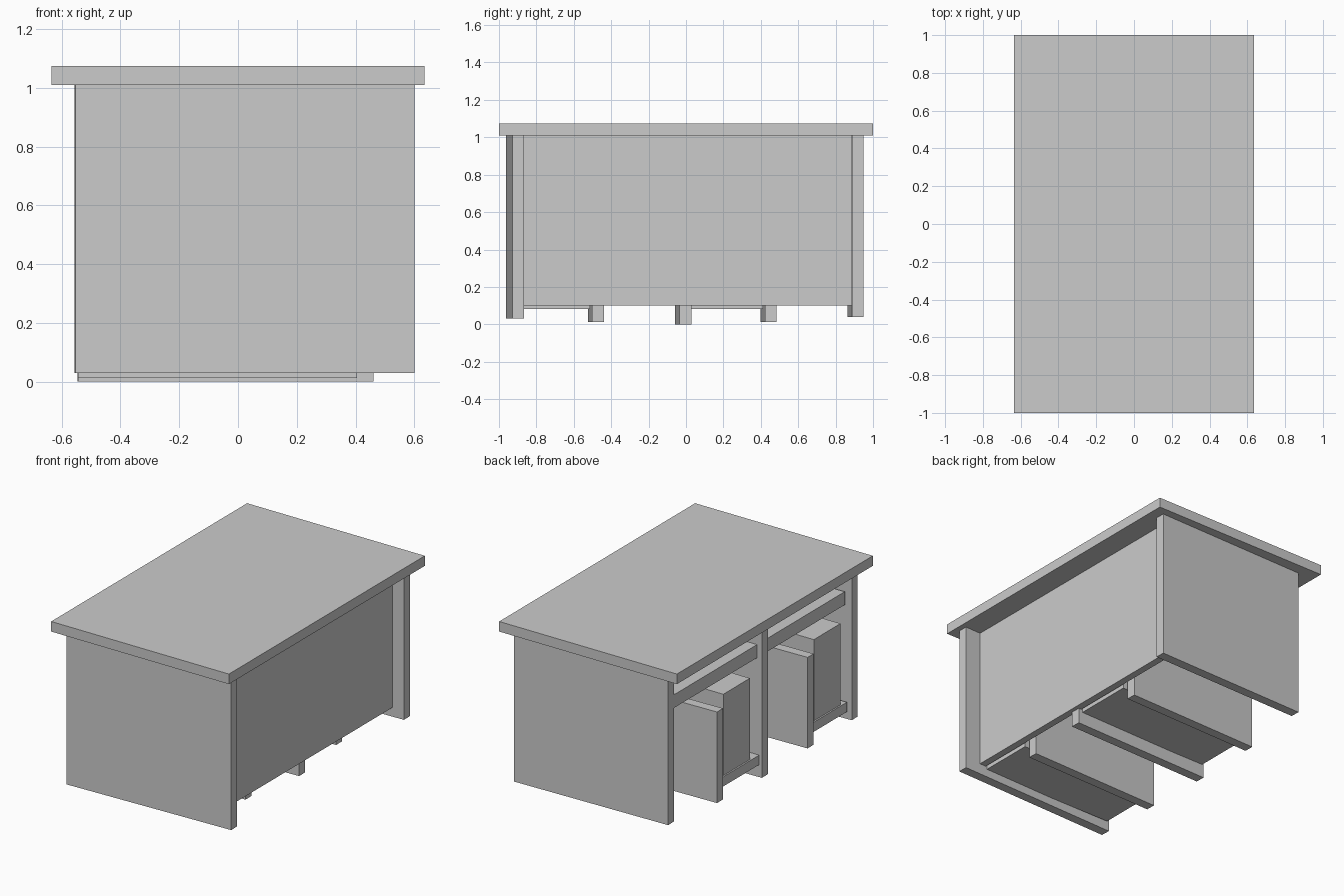
import bpy
from math import radians

if "Cube" in bpy.data.objects:
    bpy.data.objects.remove(bpy.data.objects["Cube"], do_unlink=True)

grey = bpy.data.materials.new("plain_grey")
grey.use_nodes = True
grey.diffuse_color = (0.6, 0.6, 0.6, 1)
grey.node_tree.nodes["Principled BSDF"].inputs["Base Color"].default_value = (0.6, 0.6, 0.6, 1)


def box(name, x, y, z, turn=0):
    """Box between the (low, high) limits on each axis, turned about its own centre."""
    limits = (x, y, z)
    bpy.ops.mesh.primitive_cube_add(size=1, location=[(a + b) / 2 for a, b in limits])
    obj = bpy.context.object
    obj.name = name
    obj.scale = [b - a for a, b in limits]
    obj.rotation_euler.z = radians(turn)
    obj.data.materials.append(grey)
    return obj


def upright(name, x, y, z, turn=1.4):
    """Vertical board, slightly skewed, centred on y."""
    return box(name, x, (y - 0.031, y + 0.031), z, turn)


# Desk top and the recessed privacy panel
box("desk_top", (-0.635, 0.635), (-1, 1), (1.01, 1.075))
box("privacy_panel", (0.44, 0.486), (-0.88, 0.89), (0.1, 1.01))

# Full height boards
upright("front_end_panel", (-0.555, 0.6), -0.913, (0.03, 1.01), 1.7)
upright("back_end_panel", (-0.52, 0.565), 0.906, (0.04, 1.01), 1.2)
upright("centre_divider", (-0.545, 0.46), -0.015, (0, 1.01))

# Two matching bays: cabinet wall, floor, storage box and drawer
bays = (("front", -0.482, -0.885), ("back", 0.442, 0.01))
for side, wall, start in bays:
    upright(side + "_cabinet_wall", (-0.545, 0.405), wall, (0.012, 0.6))
    box(side + "_cabinet_floor", (-0.53, 0.43), (start, wall - 0.03), (0.083, 0.145))
    box(side + "_storage_box", (-0.52, 0.4), (wall - 0.352, wall - 0.08), (0.145, 0.67))
    box(side + "_drawer", (-0.515, 0.42), (start, start + 0.86), (0.77, 0.855))
